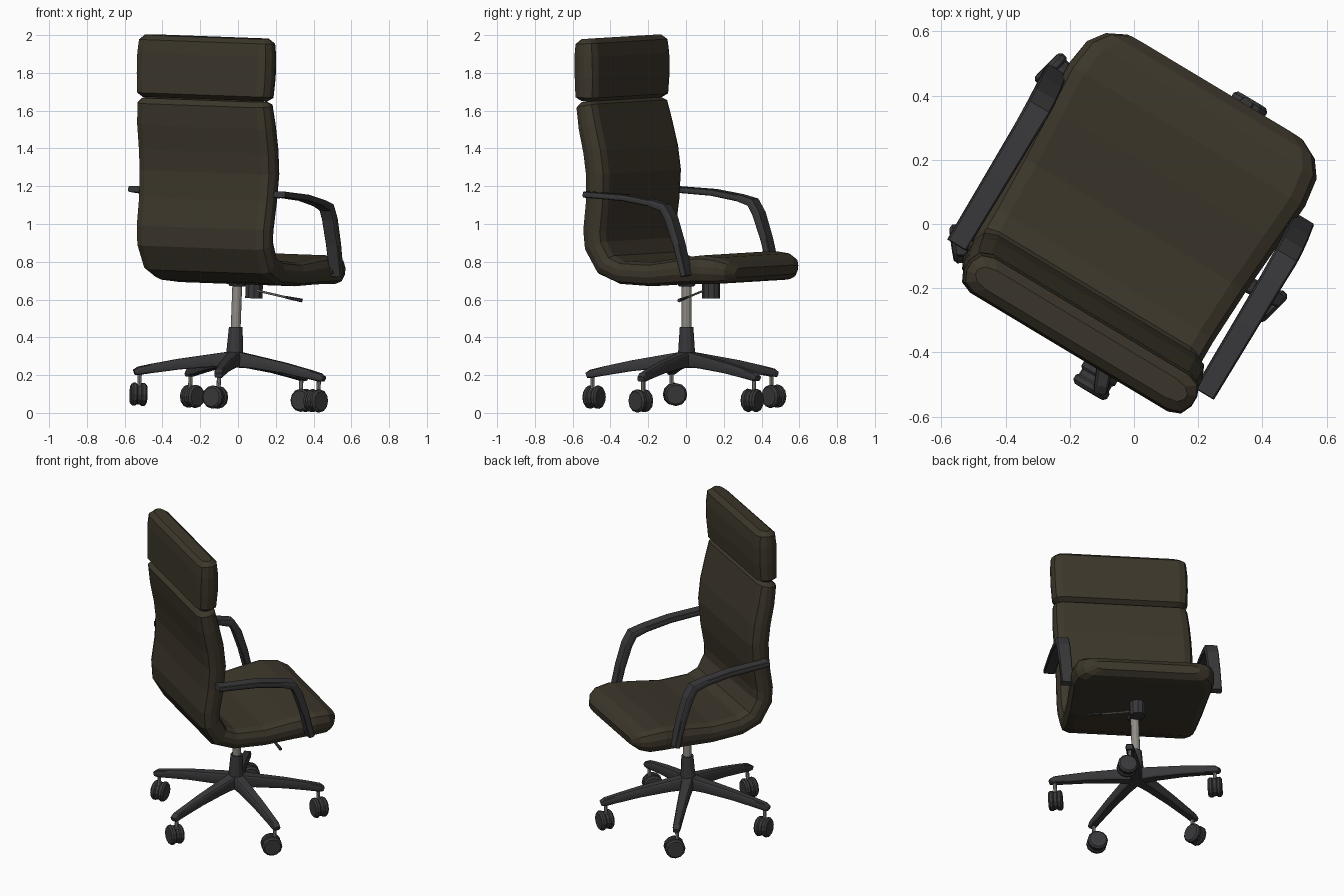
import bpy, bmesh, math
from mathutils import Matrix, Vector

if "Cube" in bpy.data.objects:
    bpy.data.objects.remove(bpy.data.objects["Cube"])

# Whole chair leans slightly; the upper part is also turned about the column
BASE = Matrix.Translation((-0.028, 0.003, 0.02)) @ Matrix.Rotation(math.radians(2.1), 4, 'Y')
UPPER = BASE @ Matrix.Rotation(math.radians(-31), 4, 'Z')


def material(name, col):
    m = bpy.data.materials.new(name)
    m.diffuse_color = (*col, 1)
    m.use_nodes = True
    m.node_tree.nodes["Principled BSDF"].inputs["Base Color"].default_value = m.diffuse_color
    return m


BROWN = material("brown_leather", (0.046, 0.038, 0.024))
DARK = material("dark_plastic", (0.04, 0.04, 0.043))
METAL = material("metal", (0.28, 0.26, 0.23))


def finish(name, bm, mat, matrix):
    bmesh.ops.recalc_face_normals(bm, faces=bm.faces)
    me = bpy.data.meshes.new(name)
    bm.to_mesh(me)
    bm.free()
    me.materials.append(mat)
    ob = bpy.data.objects.new(name, me)
    ob.matrix_world = matrix
    bpy.context.collection.objects.link(ob)
    return ob


def sweep(name, path, mat, matrix, chamfer, offset=0.0):
    """Path of (y, z, half width, half thickness) in the side plane."""
    bm = bmesh.new()
    rings = []
    for i, (y, z, w, t) in enumerate(path):
        a, b = path[max(i - 1, 0)], path[min(i + 1, len(path) - 1)]
        tan = Vector((0, b[0] - a[0], b[1] - a[1])).normalized()
        nor = Vector((0, -tan.z, tan.y))
        q = [(w - chamfer, t), (w - 0.3 * chamfer, 0.78 * t), (w, 0.25 * t)]
        half = q + [(u, -n) for u, n in reversed(q)]
        sec = half + [(-u, n) for u, n in reversed(half)]
        rings.append([bm.verts.new(Vector((offset + u, y, z)) + nor * n) for u, n in sec])
    for r, s in zip(rings, rings[1:]):
        for k in range(len(r)):
            j = (k + 1) % len(r)
            bm.faces.new((r[k], r[j], s[j], s[k]))
    bm.faces.new(rings[0])
    bm.faces.new(rings[-1])
    return finish(name, bm, mat, matrix)


def rod(name, p, q, r1, r2, mat, matrix, sides=12, bevel=0.0):
    p, q = Vector(p), Vector(q)
    d = q - p
    bm = bmesh.new()
    bmesh.ops.create_cone(bm, cap_ends=True, segments=sides, radius1=r1, radius2=r2, depth=d.length)
    if bevel:
        rim = [e for e in bm.edges if abs(e.verts[0].co.z - e.verts[1].co.z) < 1e-5]
        bmesh.ops.bevel(bm, geom=rim, offset=bevel, segments=1, affect='EDGES')
    bm.transform(Matrix.Translation((p + q) / 2) @ d.to_track_quat('Z', 'Y').to_matrix().to_4x4())
    return finish(name, bm, mat, matrix)


# Seat and backrest: one continuous upholstered shell
sweep("seat_and_back", [
    (-.402, 1.632, .38, .035), (-.40, 1.61, .406, .06), (-.377, 1.5, .414, .066),
    (-.345, 1.37, .416, .068), (-.328, 1.25, .416, .068), (-.333, 1.1, .411, .066),
    (-.352, .95, .408, .065), (-.345, .87, .406, .066), (-.285, .77, .403, .066),
    (-.19, .732, .403, .062), (0, .725, .41, .063), (.18, .745, .421, .07),
    (.32, .757, .43, .075), (.41, .752, .417, .07), (.46, .745, .38, .055),
    (.492, .74, .32, .025)], BROWN, UPPER, 0.055)

# Headrest cushion
sweep("headrest", [
    (-.40, 1.635, .38, .038), (-.40, 1.655, .407, .066), (-.398, 1.76, .413, .07),
    (-.40, 1.87, .413, .07), (-.402, 1.94, .408, .062), (-.404, 1.965, .38, .034)],
    BROWN, UPPER, 0.055)

# Armrests with their mounts on the back and the seat
for side, s in (("left", -1), ("right", 1)):
    sweep(side + "_armrest", [
        (-.35, 1.145, .035, .016), (-.1, 1.132, .037, .017), (.06, 1.107, .038, .018),
        (.14, 1.085, .04, .022), (.177, 1.025, .04, .022), (.225, .89, .039, .02),
        (.27, .725, .037, .018)], DARK, UPPER, 0.006, s * 0.45)
    rod(side + "_arm_back_mount", (s * .36, -.33, 1.142), (s * .44, -.33, 1.142), .018, .018, DARK, UPPER, 8)
    rod(side + "_arm_seat_mount", (s * .36, .255, .75), (s * .44, .255, .75), .018, .018, DARK, UPPER, 8)

# Central column, plate, tilt knob and lever
rod("gas_column", (0, 0, .4), (0, 0, .68), .026, .026, METAL, BASE)
rod("column_hub", (0, 0, .22), (0, 0, .435), .05, .036, DARK, BASE)
rod("seat_plate", (0, 0, .65), (0, 0, .68), .04, .06, DARK, BASE)
rod("tilt_housing", (.09, .13, .59), (.09, .13, .70), .048, .048, DARK, BASE, 10)
rod("height_lever", (.09, .1, .635), (.26, .005, .602), .006, .006, METAL, BASE, 6)
rod("lever_grip", (.26, .005, .602), (.345, -.04, .588), .007, .01, DARK, BASE, 6)

# Five-star base with twin-wheel casters: (axle direction, trail)
CASTERS = ((59, .018), (-45, -.018), (8, -.018), (59, -.018), (-45, .018))
for i, (axis, trail) in enumerate(CASTERS):
    ang = math.radians(45 + 72 * i)
    d = Vector((math.cos(ang), math.sin(ang), 0))
    turn = BASE @ Matrix.Rotation(ang - math.pi / 2, 4, 'Z')
    sweep(f"base_leg_{i + 1}", [
        (0, .266, .038, .042), (.12, .253, .034, .034), (.3, .227, .029, .028),
        (.45, .198, .025, .024), (.51, .185, .024, .022), (.535, .176, .02, .014)],
        DARK, turn, 0.008)
    stem = d * 0.505
    rod(f"caster_stem_{i + 1}", stem + Vector((0, 0, .09)), stem + Vector((0, 0, .185)), .011, .011, METAL, BASE, 8)
    a = Vector((math.cos(math.radians(axis)), math.sin(math.radians(axis)), 0))
    c = stem + Vector((a.y, -a.x, 0)) * trail + Vector((0, 0, .06))
    for k in (-1, 1):
        rod(f"caster_wheel_{i + 1}_{'a' if k < 0 else 'b'}", c + a * (k * .006), c + a * (k * .042),
            .061, .061, DARK, BASE, 12, 0.01)
    rod(f"caster_core_{i + 1}", c - a * .012, c + a * .012, .054, .054, DARK, BASE, 12)
